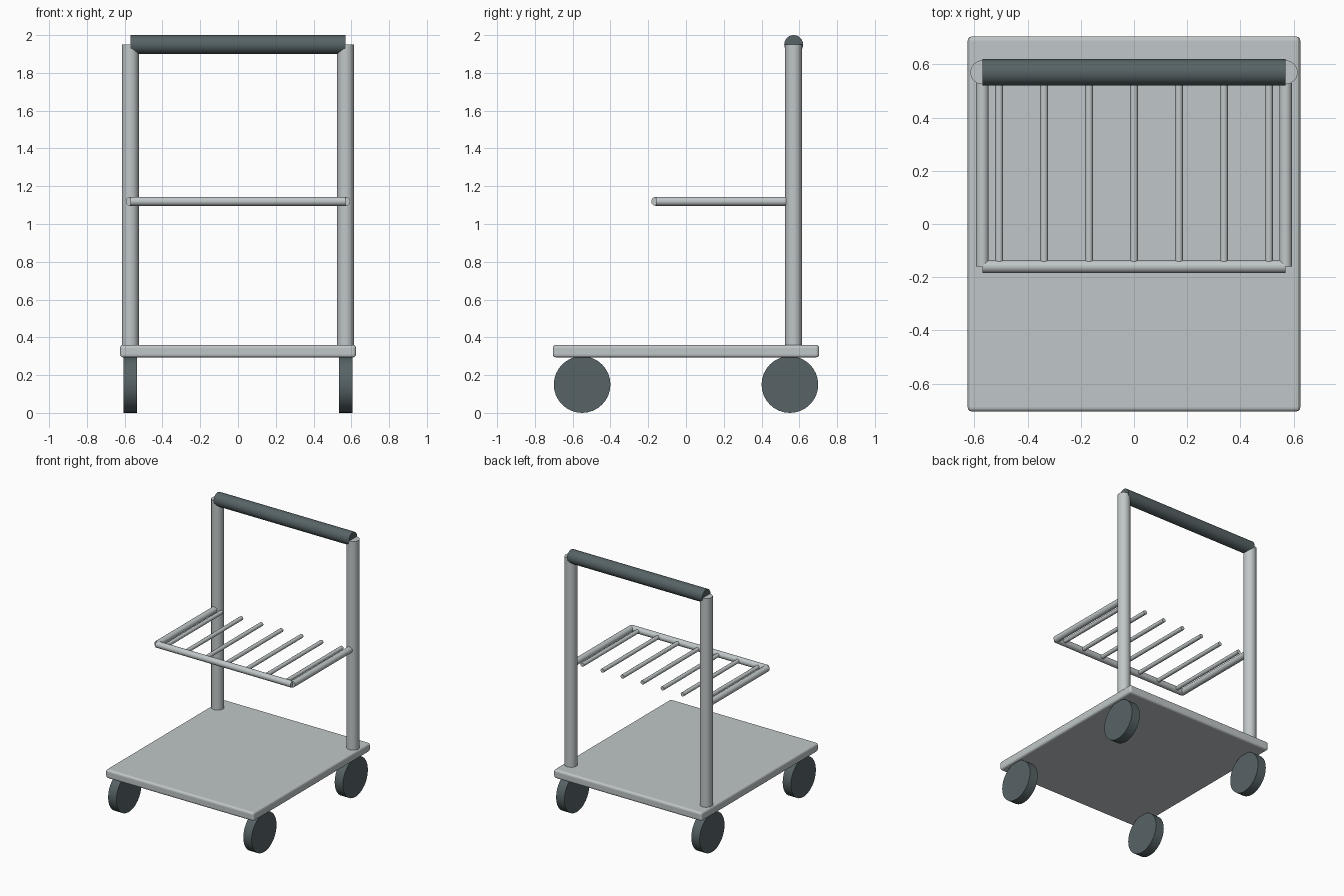
import bpy, math
from mathutils import Vector

if "Cube" in bpy.data.objects:
    bpy.data.objects.remove(bpy.data.objects["Cube"])


def material(name, rgb):
    m = bpy.data.materials.new(name)
    m.diffuse_color = (*rgb, 1)
    m.use_nodes = True
    m.node_tree.nodes["Principled BSDF"].inputs["Base Color"].default_value = m.diffuse_color
    return m


STEEL = material("light_grey_metal", (0.53, 0.57, 0.58))
RUBBER = material("dark_grey_rubber", (0.095, 0.125, 0.133))


def rod(name, start, end, radius, mat, sides=24):
    """Capped cylinder running between two points."""
    a, b = Vector(start), Vector(end)
    bpy.ops.mesh.primitive_cylinder_add(
        vertices=sides, radius=radius, depth=(b - a).length, location=(a + b) / 2,
        rotation=(b - a).to_track_quat('Z', 'Y').to_euler())
    ob = bpy.context.object
    ob.name = name
    ob.data.materials.append(mat)
    bpy.ops.object.shade_smooth_by_angle(angle=math.radians(30))
    return ob


# Platform with softened edges
bpy.ops.mesh.primitive_cube_add(size=1, location=(0, 0, 0.327))
deck = bpy.context.object
deck.name = "platform"
deck.scale = (1.25, 1.41, 0.066)
bpy.ops.object.transform_apply(location=False, rotation=False, scale=True)
deck.data.materials.append(STEEL)
bevel = deck.modifiers.new("soft_edges", 'BEVEL')
bevel.width = 0.016
bevel.segments = 3

X = 0.57          # half spacing of posts and wheels
POST_Y = 0.57
SHELF_Z = 1.12
SHELF_FRONT = -0.16

for side, label in ((-1, "left"), (1, "right")):
    x = side * X
    # Wheels
    for y, end in ((-0.55, "front"), (0.55, "back")):
        rod(f"{end}_{label}_wheel", (x - 0.035, y, 0.15), (x + 0.035, y, 0.15),
            0.15, RUBBER, 32)
    # Upright post and shelf side rail
    rod(f"{label}_post", (x, POST_Y, 0.34), (x, POST_Y, 1.95), 0.045, STEEL)
    rod(f"{label}_shelf_rail", (x, SHELF_FRONT, SHELF_Z), (x, 0.53, SHELF_Z), 0.024, STEEL)

# Push handle grip
rod("handle_grip", (-X, POST_Y, 1.95), (X, POST_Y, 1.95), 0.05, RUBBER)

# Shelf front rail and slats
rod("front_shelf_rail", (-X, SHELF_FRONT, SHELF_Z), (X, SHELF_FRONT, SHELF_Z), 0.024, STEEL)
for i in range(-3, 4):
    x = i * 0.169
    rod(f"shelf_slat_{i + 4}", (x, SHELF_FRONT, SHELF_Z), (x, 0.525, SHELF_Z),
        0.015, STEEL, 16)
